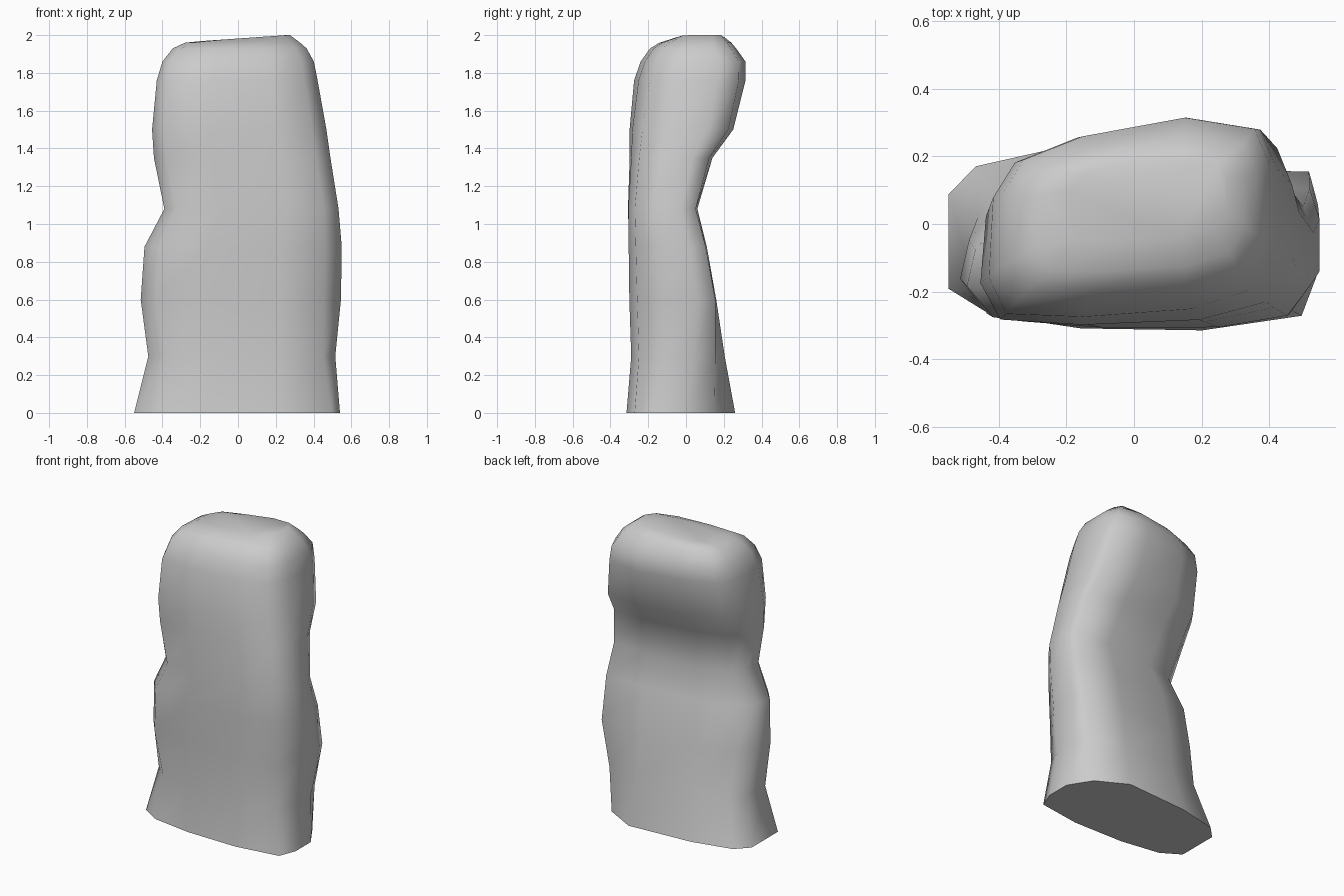
import bpy
import bmesh
import math

cube = bpy.data.objects.get("Cube")
if cube:
    bpy.data.objects.remove(cube, do_unlink=True)

# Grey stone colour
stone = bpy.data.materials.new("grey_stone")
stone.use_nodes = True
grey = (0.6, 0.6, 0.6, 1)
stone.diffuse_color = grey
stone.node_tree.nodes["Principled BSDF"].inputs["Base Color"].default_value = grey

# Twelve-sided outlines in unit space: wide foot, waist and slightly twisted head
FOOT = [(-1, -.57), (-.77, -.84), (-.28, -.98), (.38, -1), (.92, -.85), (1, -.45),
        (1, .1), (.83, .62), (.46, 1), (-.36, .9), (-.85, .69), (-1, .4)]
WAIST = [(-1, -.4), (-.85, -.85), (-.35, -.98), (.38, -1), (.83, -.82), (1, -.2),
         (1, .55), (.95, .98), (.4, 1), (-.36, .85), (-.8, .5), (-.95, .1)]
HEAD = [(-1, -.6), (-.88, -.97), (-.35, -1), (.4, -.92), (.82, -.72), (.98, -.3),
        (.98, .5), (.87, .88), (.36, 1), (-.39, .8), (-.82, .55), (-.97, .2)]

# Height, then left-right and front-back limits of each ring
LEVELS = [(0, -.55, .54, -.315, .26), (.3, -.475, .515, -.29, .205),
          (.6, -.515, .545, -.3, .16), (.88, -.495, .55, -.305, .11),
          (1.08, -.39, .535, -.31, .06), (1.35, -.445, .495, -.3, .14),
          (1.5, -.455, .475, -.3, .25), (1.76, -.43, .43, -.275, .315),
          (1.86, -.4, .41, -.24, .315), (1.93, -.345, .37, -.19, .265),
          (1.96, -.28, .335, -.14, .24), (1.982, -.2, .28, -.05, .2)]


def blend(a, b, t):
    return [(p[0] + (q[0] - p[0]) * t, p[1] + (q[1] - p[1]) * t) for p, q in zip(a, b)]


def ring(bm, level):
    z, x0, x1, y0, y1 = level
    if z < .8:
        outline = blend(FOOT, WAIST, min(1, z / .6))
    else:
        outline = blend(WAIST, HEAD, min(1, (z - .8) / .95))
    verts = []
    for u, v in outline:
        x = (x0 + x1 + u * (x1 - x0)) / 2
        y = (y0 + y1 + v * (y1 - y0)) / 2
        tilt = .07 * x if z > 1.97 else 0
        verts.append(bm.verts.new((x, y, min(2, z + tilt))))
    return verts


# Standing stone: rings joined by quads, flat base and tilted crown
bm = bmesh.new()
rings = [ring(bm, level) for level in LEVELS]
count = len(FOOT)
for low, high in zip(rings, rings[1:]):
    for i in range(count):
        j = (i + 1) % count
        bm.faces.new((low[i], low[j], high[j], high[i]))
bm.faces.new(rings[0][::-1])
bm.faces.new(rings[-1])
bmesh.ops.recalc_face_normals(bm, faces=bm.faces)

mesh = bpy.data.meshes.new("standing_stone")
bm.to_mesh(mesh)
bm.free()
mesh.materials.append(stone)
obj = bpy.data.objects.new("standing_stone", mesh)
bpy.context.collection.objects.link(obj)
bpy.context.view_layer.objects.active = obj
obj.select_set(True)
bpy.ops.object.shade_smooth_by_angle(angle=math.radians(70))
